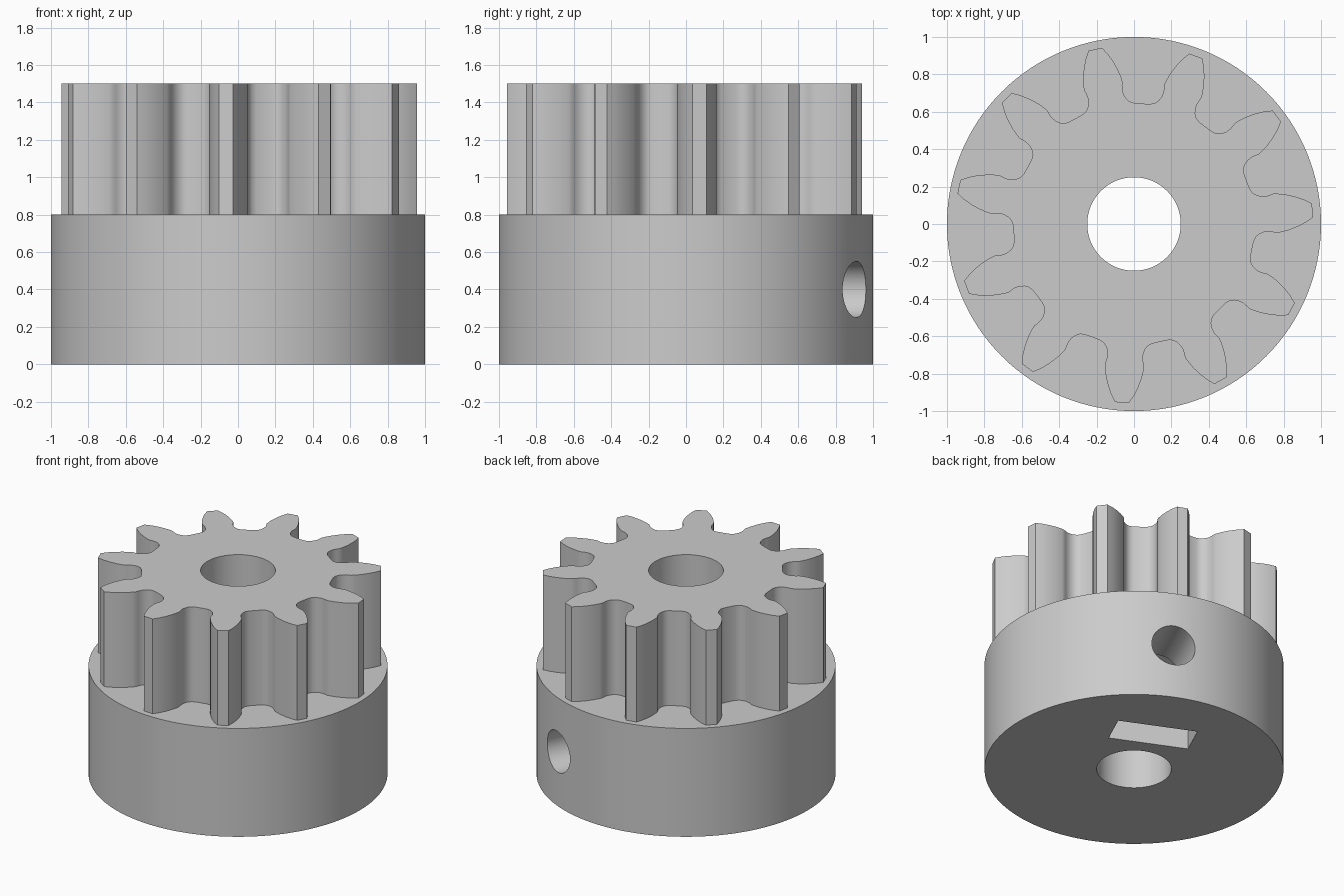
import bpy, bmesh, math
from mathutils import Matrix, Vector

if "Cube" in bpy.data.objects:
    bpy.data.objects.remove(bpy.data.objects["Cube"])

TEETH = 11
PITCH = 2 * math.pi / TEETH
FIRST_TOOTH = math.radians(4.35)
SCREW_ANGLE = math.radians(65.5)

grey = bpy.data.materials.new("light grey")
grey.diffuse_color = (0.6, 0.6, 0.6, 1)
grey.use_nodes = True
grey.node_tree.nodes["Principled BSDF"].inputs["Base Color"].default_value = grey.diffuse_color


def prism(name, points, z0, z1, matrix=Matrix()):
    """Extrude a flat outline from z0 to z1, then place it."""
    bm = bmesh.new()
    face = bm.faces.new([bm.verts.new((x, y, z0)) for x, y in points])
    top = bmesh.ops.extrude_face_region(bm, geom=[face])["geom"]
    bmesh.ops.translate(bm, vec=(0, 0, z1 - z0),
                        verts=[g for g in top if isinstance(g, bmesh.types.BMVert)])
    bmesh.ops.recalc_face_normals(bm, faces=bm.faces)
    bm.transform(matrix)
    mesh = bpy.data.meshes.new(name)
    bm.to_mesh(mesh)
    bm.free()
    mesh.materials.append(grey)
    obj = bpy.data.objects.new(name, mesh)
    bpy.context.collection.objects.link(obj)
    return obj


def circle(radius, sides, turn=0.0):
    return [(radius * math.cos(turn + 2 * math.pi * i / sides),
             radius * math.sin(turn + 2 * math.pi * i / sides)) for i in range(sides)]


def combine(target, other, operation):
    """Apply a boolean and discard the helper."""
    mod = target.modifiers.new("combine", 'BOOLEAN')
    mod.operation = operation
    mod.solver = 'EXACT'
    mod.object = other
    other.hide_render = True
    bpy.context.view_layer.objects.active = target
    bpy.ops.object.modifier_apply(modifier=mod.name)
    bpy.data.objects.remove(other)


# Half tooth outline, tip to root: (along the tooth, half width)
half = [(.957, .037), (.915, .062), (.87, .081), (.82, .096), (.775, .104),
        (.755, .105), (.735, .099), (.715, .095), (.69, .096), (.665, .104),
        (.645, .118), (.632, .14)]
root = (.645 * math.cos(PITCH / 2), .645 * math.sin(PITCH / 2))
tooth = [(u, -v) for u, v in reversed(half)] + half + [root]
outline = []
for i in range(TEETH):
    rot = Matrix.Rotation(FIRST_TOOTH + i * PITCH, 2)
    outline += [tuple(rot @ Vector(p)) for p in tooth]

# Round hub with the toothed section on top
pinion = prism("pinion_gear_with_hub", circle(1, 128), 0, 0.8)
combine(pinion, prism("teeth", outline, 0.75, 1.5), 'UNION')

# Shaft bore
combine(pinion, prism("bore_cutter", circle(0.25, 64), -0.1, 1.6), 'DIFFERENCE')

# Nut slot, open at the bottom, with a pointed hexagonal end
radial = (Matrix.Rotation(SCREW_ANGLE, 4, 'Z') @ Matrix.Translation((0, 0, 0.4))
          @ Matrix.Rotation(math.pi / 2, 4, 'Y'))
w = 0.275
h = w / math.sqrt(3)
slot = [(0.5, -w), (0.5, w), (-h, w), (-2 * h, 0), (-h, -w)]
combine(pinion, prism("slot_cutter", slot, 0.357, 0.597, radial), 'DIFFERENCE')

# Set screw hole from the rim into the bore
combine(pinion, prism("screw_cutter", circle(0.15, 48), 0.1, 1.2, radial), 'DIFFERENCE')

# Smooth round walls, sharp rims and tooth tips
bpy.ops.object.select_all(action='DESELECT')
pinion.select_set(True)
bpy.context.view_layer.objects.active = pinion
bpy.ops.object.shade_smooth_by_angle(angle=math.radians(35))
